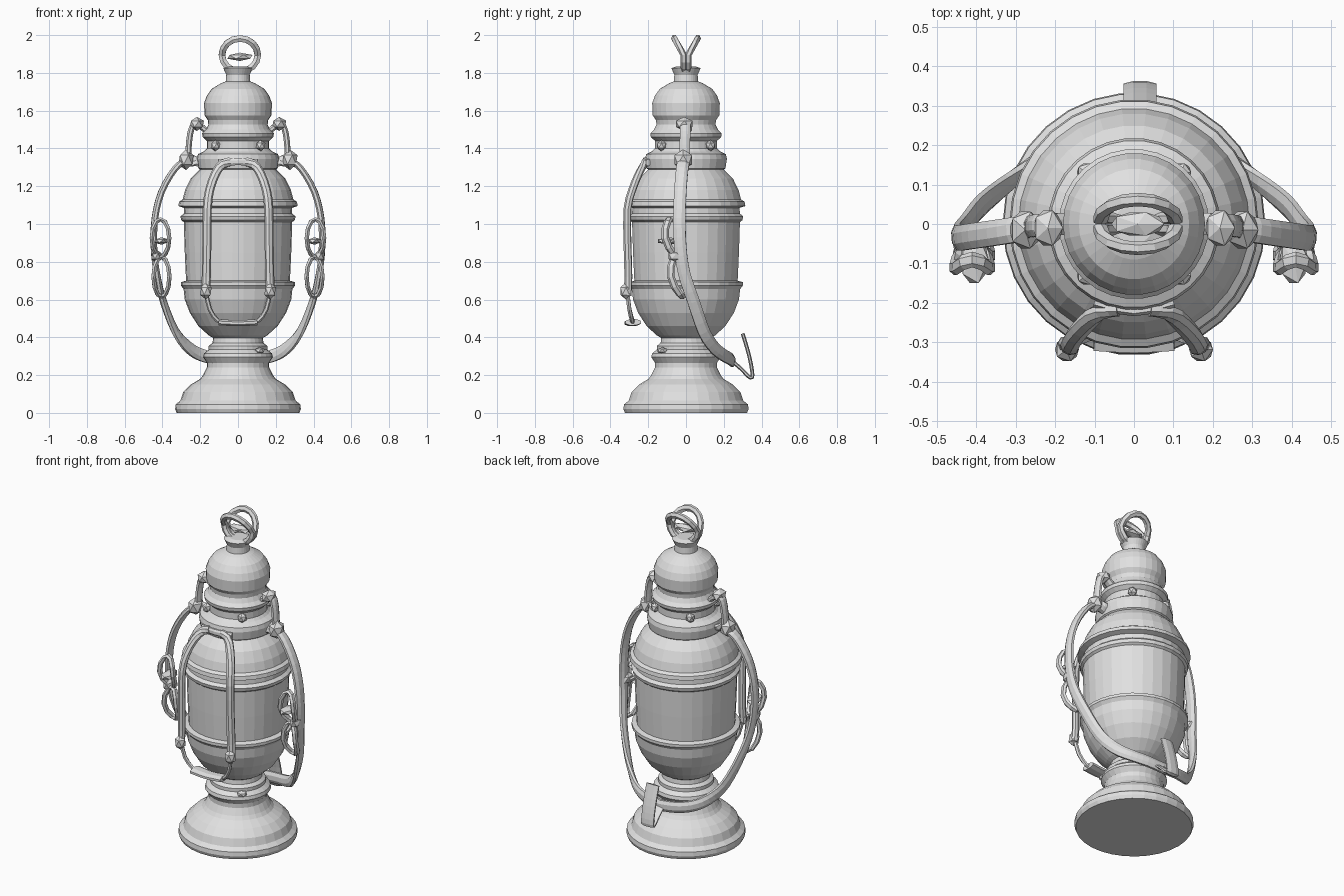
import bpy, bmesh, math
from mathutils import Vector

grey = bpy.data.materials.new("light grey")
grey.diffuse_color = (0.75, 0.75, 0.75, 1)


def finish(name, bm):
    bmesh.ops.recalc_face_normals(bm, faces=bm.faces)
    me = bpy.data.meshes.new(name)
    bm.to_mesh(me)
    bm.free()
    me.materials.append(grey)
    ob = bpy.data.objects.new(name, me)
    bpy.context.collection.objects.link(ob)
    return ob


def lathe(name, profile, n=30):
    bm = bmesh.new()
    rings = [[bm.verts.new((r * math.cos(2 * math.pi * i / n), r * math.sin(2 * math.pi * i / n), z))
              for i in range(n)] for r, z in profile]
    for a, b in zip(rings, rings[1:]):
        for i in range(n):
            j = (i + 1) % n
            bm.faces.new((a[i], a[j], b[j], b[i]))
    bm.faces.new(rings[0])
    bm.faces.new(rings[-1])
    return finish(name, bm)


def spline(pts, closed, sub):
    p = [Vector(q) for q in pts]
    n = len(p)
    get = (lambda i: p[i % n]) if closed else (lambda i: p[max(0, min(n - 1, i))])
    out = []
    for i in range(n if closed else n - 1):
        a, b, c, d = get(i - 1), get(i), get(i + 1), get(i + 2)
        for k in range(sub):
            t = k / sub
            out.append(0.5 * (2 * b + (c - a) * t + (2 * a - 5 * b + 4 * c - d) * t * t
                              + (3 * b - a - 3 * c + d) * t ** 3))
    return out if closed else out + [p[-1]]


def strap(name, pts, wide, thick, ref=None, closed=False, sub=3, sides=8):
    """Sweep a rounded flat section; thickness follows ref (default: outward from the axis)."""
    path = spline(pts, closed, sub)
    n = len(path)
    bm = bmesh.new()
    rings = []
    for i, p in enumerate(path):
        if closed:
            t = path[(i + 1) % n] - path[i - 1]
        else:
            t = path[min(n - 1, i + 1)] - path[max(0, i - 1)]
        t.normalize()
        r = Vector(ref) if ref else Vector((p.x, p.y, 0))
        side = t.cross(r).normalized()
        nor = side.cross(t).normalized()
        ring = []
        for k in range(sides):
            a = 2 * math.pi * (k + 0.5) / sides
            ring.append(bm.verts.new(p + side * (math.cos(a) * wide / 2) + nor * (math.sin(a) * thick / 2)))
        rings.append(ring)
    for i in range(n if closed else n - 1):
        a, b = rings[i], rings[(i + 1) % n]
        for k in range(sides):
            j = (k + 1) % sides
            bm.faces.new((a[k], a[j], b[j], b[k]))
    if not closed:
        bm.faces.new(rings[0])
        bm.faces.new(rings[-1])
    return finish(name, bm)


def knob(name, loc, size):
    bm = bmesh.new()
    bmesh.ops.create_icosphere(bm, subdivisions=1, radius=1)
    for v in bm.verts:
        v.co = Vector(loc) + Vector((v.co.x * size[0], v.co.y * size[1], v.co.z * size[2]))
    return finish(name, bm)


# turned parts
lathe("pedestal", [(0.325, 0), (0.333, 0.02), (0.33, 0.045), (0.305, 0.065), (0.29, 0.11), (0.25, 0.15),
                   (0.20, 0.18), (0.185, 0.2), (0.165, 0.24), (0.165, 0.265), (0.185, 0.295), (0.18, 0.315),
                   (0.155, 0.335), (0.155, 0.355), (0.135, 0.37), (0.13, 0.41)])
lathe("vessel_body", [(0.12, 0.39), (0.155, 0.41), (0.21, 0.46), (0.255, 0.53), (0.282, 0.60), (0.288, 0.655),
                      (0.303, 0.675), (0.303, 0.692), (0.275, 0.70), (0.282, 0.85), (0.287, 1.01),
                      (0.30, 1.02), (0.305, 1.04), (0.287, 1.055), (0.285, 1.085), (0.316, 1.095),
                      (0.312, 1.118), (0.293, 1.13), (0.28, 1.18), (0.25, 1.24), (0.205, 1.285), (0.19, 1.30)])
lathe("collar", [(0.19, 1.28), (0.21, 1.295), (0.218, 1.345), (0.212, 1.37), (0.18, 1.385), (0.165, 1.40),
                 (0.165, 1.44), (0.187, 1.46), (0.19, 1.48), (0.17, 1.50), (0.155, 1.53)])
lathe("lid", [(0.155, 1.51), (0.16, 1.55), (0.177, 1.575), (0.18, 1.64), (0.165, 1.68), (0.14, 1.715),
              (0.09, 1.745), (0.065, 1.755), (0.062, 1.79), (0.078, 1.825), (0.05, 1.835)])

# finial: two leaning rings joined at their sides, with a lens between
for s, label in ((-1, "front"), (1, "back")):
    pts = []
    for k in range(16):
        a = 2 * math.pi * k / 16
        up = max(0, math.sin(a))
        pts.append((0.01 + 0.095 * math.cos(a), s * (0.012 + 0.05 * up), 1.895 + 0.087 * math.sin(a)))
    strap("finial_ring_" + label, pts, 0.04, 0.034, ref=(0, 1, 0), closed=True, sub=1, sides=6)
knob("finial_lens", (0.01, 0, 1.885), (0.075, 0.035, 0.022))

# side handles, mirrored
for s, label in ((1, "right"), (-1, "left")):
    def m(pts):
        return [(s * x, y, z) for x, y, z in pts]

    strap("side_strap_" + label, m([(0.21, 0.0, 1.33), (0.27, -0.01, 1.335), (0.335, -0.02, 1.29),
                                    (0.405, -0.03, 1.17), (0.44, -0.035, 1.03), (0.445, -0.03, 0.88),
                                    (0.43, -0.01, 0.74), (0.395, 0.04, 0.59), (0.33, 0.095, 0.43),
                                    (0.26, 0.15, 0.345), (0.19, 0.2, 0.305), (0.1, 0.235, 0.285),
                                    (0, 0.245, 0.275)]), 0.07, 0.036)
    strap("top_link_" + label, m([(0.16, 0.0, 1.485), (0.195, 0.0, 1.515), (0.235, -0.003, 1.525),
                                  (0.256, -0.005, 1.46), (0.265, -0.008, 1.34)]), 0.06, 0.034)
    knob("link_head_" + label, (s * 0.218, -0.01, 1.53), (0.042, 0.052, 0.037))
    knob("link_joint_" + label, (s * 0.275, -0.015, 1.34), (0.045, 0.055, 0.055))
    # double buckle on each handle
    for nm, cx, cy, cz, rx, rz in (("upper", 0.41, -0.09, 0.925, 0.046, 0.1),
                                   ("lower", 0.405, -0.06, 0.72, 0.042, 0.105)):
        pts = []
        for k in range(12):
            a = 2 * math.pi * k / 12
            pts.append((s * (cx + rx * math.cos(a)), cy - 0.02 * math.cos(2 * a) - 0.02 * math.sin(a),
                        cz + rz * math.sin(a)))
        strap("buckle_" + nm + "_" + label, pts, 0.026, 0.04, ref=(0, 1, 0), closed=True, sub=1, sides=6)
    knob("buckle_pin_" + label, (s * 0.405, -0.09, 0.91), (0.04, 0.07, 0.02))
    knob("buckle_mount_" + label, (s * 0.432, -0.05, 0.83), (0.03, 0.05, 0.035))

    # front straps
    strap("front_strap_" + label, m([(0.04, -0.215, 1.33), (0.085, -0.222, 1.315), (0.12, -0.25, 1.265),
                                     (0.15, -0.285, 1.18), (0.163, -0.31, 1.08), (0.165, -0.31, 0.9),
                                     (0.168, -0.305, 0.72), (0.172, -0.31, 0.62)]), 0.05, 0.04, sub=2)
    knob("front_strap_end_" + label, (s * 0.17, -0.318, 0.645), (0.034, 0.035, 0.045))
    strap("front_cord_" + label, m([(0.17, -0.31, 0.64), (0.15, -0.30, 0.55), (0.11, -0.285, 0.49),
                                    (0.07, -0.28, 0.475)]), 0.024, 0.024, sub=2, sides=6)
    # studs round the neck
    for t, end in ((-1, "front"), (1, "back")):
        knob("neck_stud_%s_%s" % (end, label), (s * 0.12, t * 0.13, 1.415), (0.028, 0.028, 0.03))

# bar closing the front straps below, and its upper band
strap("front_bar", [(-0.1, -0.28, 0.48), (0, -0.285, 0.475), (0.1, -0.28, 0.48)], 0.035, 0.09, sub=3)
strap("front_band", [(-0.1, -0.2, 1.325), (0, -0.222, 1.33), (0.1, -0.2, 1.325)], 0.04, 0.025, sub=3)

# small ornament on the pedestal neck
knob("pedestal_ornament", (0.115, -0.125, 0.33), (0.03, 0.03, 0.018))

# hanging strap end at the back
strap("back_buckle_tail", [(0.015, 0.23, 0.285), (0.015, 0.29, 0.235), (0.015, 0.335, 0.19), (0.015, 0.352, 0.2),
                           (0.015, 0.335, 0.3), (0.015, 0.30, 0.42)], 0.022, 0.09, ref=(1, 0, 0), sub=3)
